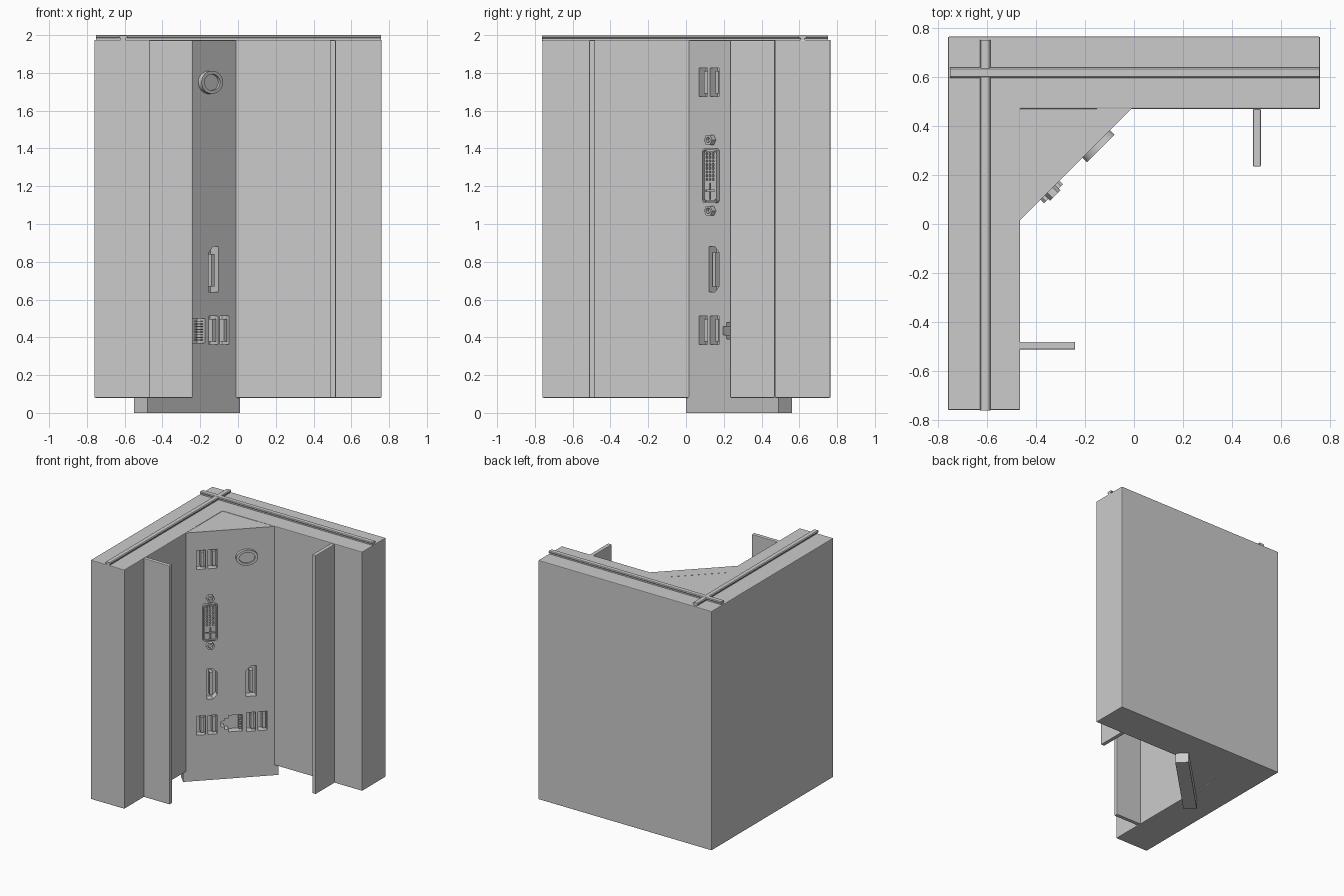
import bpy, bmesh, math
from mathutils import Matrix, Vector

if "Cube" in bpy.data.objects:
    bpy.data.objects.remove(bpy.data.objects["Cube"])

TOP, BASE = 1.975, 0.08
# Panel frame: x runs along the diagonal face, -y points out of it
PANEL = Matrix.Translation((-0.235, 0.245, 0)) @ Matrix.Rotation(math.radians(45), 4, 'Z')
# Plan frame: (x, depth, y) -> (x, y, z), for footprints extruded upwards
PLAN = Matrix(((1, 0, 0, 0), (0, 0, 1, 0), (0, 1, 0, 0), (0, 0, 0, 1)))


def prisms(name, shapes, y0, y1, frame, bevel=0.0):
    """One object holding each outline extruded from y0 to y1 in the frame."""
    bm = bmesh.new()
    for pts in shapes:
        a = [bm.verts.new(frame @ Vector((u, y0, z))) for u, z in pts]
        b = [bm.verts.new(frame @ Vector((u, y1, z))) for u, z in pts]
        bm.faces.new(a)
        bm.faces.new(b[::-1])
        n = len(pts)
        for i in range(n):
            j = (i + 1) % n
            bm.faces.new((a[j], a[i], b[i], b[j]))
    bmesh.ops.recalc_face_normals(bm, faces=bm.faces)
    me = bpy.data.meshes.new(name)
    bm.to_mesh(me)
    bm.free()
    ob = bpy.data.objects.new(name, me)
    bpy.context.collection.objects.link(ob)
    if bevel:
        mod = ob.modifiers.new("bevel", 'BEVEL')
        mod.width, mod.segments = bevel, 2
    return ob


def cut(ob, shapes, y0, y1):
    """Carve outlines into a part that lies in the panel frame."""
    cutter = prisms("cutter", shapes, y0, y1, PANEL)
    cutter.hide_render = True
    mod = ob.modifiers.new("cut", 'BOOLEAN')
    mod.operation, mod.solver, mod.object = 'DIFFERENCE', 'EXACT', cutter
    bpy.context.view_layer.objects.active = ob
    bpy.ops.object.modifier_apply(modifier=mod.name)
    bpy.data.objects.remove(cutter)


def rect(u, z, w, h):
    return [(u - w/2, z - h/2), (u + w/2, z - h/2), (u + w/2, z + h/2), (u - w/2, z + h/2)]


def chamfered(u, z, w, h, c):
    x, y = w/2, h/2
    return [(u + a, z + b) for a, b in ((c - x, -y), (x - c, -y), (x, c - y), (x, y - c),
                                        (x - c, y), (c - x, y), (-x, y - c), (-x, c - y))]


def ellipse(u, z, ru, rz, n):
    return [(u + ru*math.cos(2*math.pi*i/n), z + rz*math.sin(2*math.pi*i/n)) for i in range(n)]


# L-shaped wall body
prisms("corner_walls", [[(-0.76, -0.76), (-0.465, -0.76), (-0.465, 0.47), (0.76, 0.47),
                         (0.76, 0.765), (-0.76, 0.765)]], BASE, TOP, PLAN, 0.005)

# Fins standing off the inner faces
prisms("back_fin", [rect(0.502, 0.352, 0.032, 0.216 + 0.02)], BASE, TOP - 0.003, PLAN, 0.005)
prisms("side_fin", [rect(-0.358, -0.497, 0.236, 0.032)], BASE, TOP - 0.003, PLAN, 0.005)

# T-shaped rails crossing on the top
for name, frame, a, b, z in (
        ("side_rail", Matrix.Translation((-0.608, 0, 0)), -0.762, 0.752, 1.999),
        ("back_rail", Matrix.Translation((0, 0.618, 0)) @ Matrix.Rotation(math.pi/2, 4, 'Z'),
         -0.757, 0.752, 2.0)):
    prisms(name, [[(-0.013, 1.97), (0.013, 1.97), (0.013, z - 0.016), (0.022, z - 0.012),
                   (0.022, z - 0.005), (0.016, z), (-0.016, z), (-0.022, z - 0.005),
                   (-0.022, z - 0.012), (-0.013, z - 0.016)]], a, b, frame)

# Diagonal port panel with filler behind it
panel = prisms("port_panel", [[(-0.347, 0), (0.347, 0), (0.347, TOP - 0.003),
                               (-0.347, TOP - 0.003)]], 0, 0.1, PANEL)
prisms("panel_filler", [[(-0.48, 0.075), (-0.085, 0.48), (-0.48, 0.48)]],
       BASE + 0.002, TOP - 0.004, PLAN)

# Recessed sockets
usb = [(c + s*0.042, z) for c, z in ((-0.175, 1.75), (-0.175, 0.437), (0.19, 0.437))
       for s in (-1, 1)]
wide_socket = [(-0.174, 0.64), (-0.13, 0.64), (-0.1, 0.67), (-0.1, 0.85), (-0.13, 0.88),
               (-0.174, 0.88)]
display_socket = [(0.11, 0.64), (0.186, 0.64), (0.186, 0.88), (0.145, 0.88), (0.11, 0.845)]
network = [(0.085, 0.37), (0.085, 0.5), (-0.015, 0.5), (-0.015, 0.478), (-0.045, 0.478),
           (-0.045, 0.458), (-0.07, 0.458), (-0.07, 0.412), (-0.045, 0.412),
           (-0.045, 0.392), (-0.015, 0.392), (-0.015, 0.37)]
cut(panel, [rect(u, z, 0.066, 0.15) for u, z in usb] + [wide_socket, display_socket, network],
    -0.02, 0.06)

# Contact tongues inside the sockets
prisms("usb_tongues", [rect(u + 0.012, z, 0.024, 0.12) for u, z in usb], 0.006, 0.062, PANEL)
prisms("video_tongues", [rect(-0.142, 0.76, 0.022, 0.18), rect(0.152, 0.755, 0.024, 0.17)],
       0.006, 0.062, PANEL)
prisms("network_contacts", [rect(0.072, 0.385 + 0.0143*i, 0.02, 0.005) for i in range(8)],
       0.012, 0.062, PANEL)

# Monitor connector: shell, insulator with pin holes, cross slot
U, Z = -0.152, 1.255
shell = prisms("monitor_shell", [chamfered(U, Z, 0.11, 0.29, 0.012)], -0.02, 0.02, PANEL)
cut(shell, [chamfered(U, Z, 0.094, 0.274, 0.01)], -0.04, -0.004)
insulator = prisms("monitor_insulator", [chamfered(U, Z, 0.082, 0.262, 0.008)],
                   -0.016, 0.0, PANEL)
holes = [rect(U + 0.024*i, 1.236 + 0.0195*j, 0.013, 0.012) for i in (-1, 0, 1) for j in range(8)]
cross = [[(U + x, 1.175 + z) for x, z in (
    (-0.004, -0.045), (0.004, -0.045), (0.004, -0.004), (0.034, -0.004), (0.034, 0.004),
    (0.004, 0.004), (0.004, 0.042), (-0.004, 0.042), (-0.004, 0.004), (-0.034, 0.004),
    (-0.034, -0.004), (-0.004, -0.004))]]
cut(insulator, holes + cross, -0.04, -0.006)

# Hex screw posts above and below the connector
for name, z in (("upper_screw_post", 1.445), ("lower_screw_post", 1.07)):
    post = prisms(name, [ellipse(U, z, 0.03, 0.03, 6)], -0.03, 0.02, PANEL)
    cut(post, [ellipse(U, z, 0.015, 0.015, 12)], -0.05, -0.01)

# Oval push button with raised rim
button = prisms("power_button", [ellipse(0.115, 1.75, 0.08, 0.061, 40)], -0.025, 0.02, PANEL)
cut(button, [ellipse(0.115, 1.75, 0.058, 0.043, 40)], -0.05, -0.012)
bpy.ops.object.select_all(action='DESELECT')
button.select_set(True)
bpy.context.view_layer.objects.active = button
bpy.ops.object.shade_smooth_by_angle()
